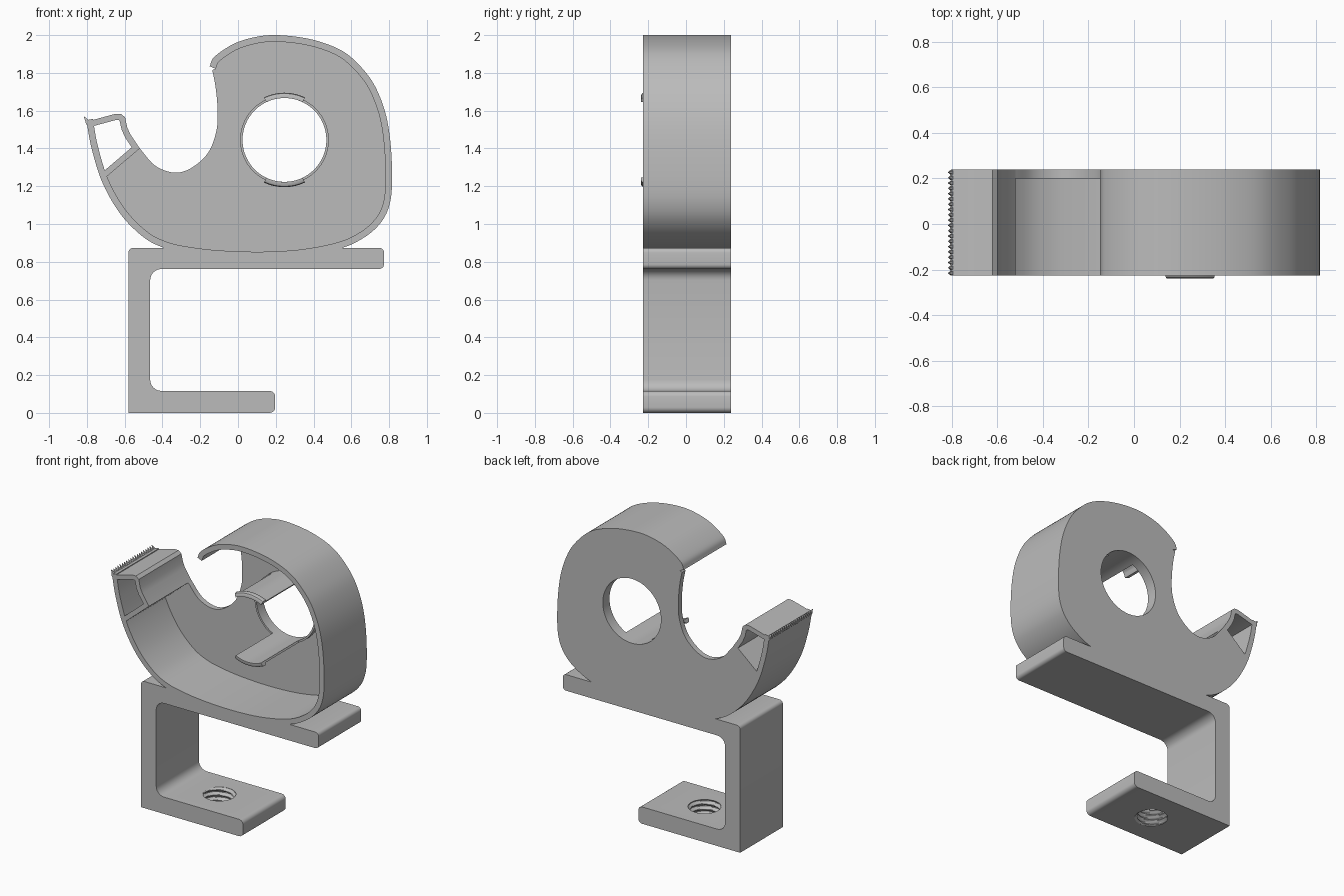
import bpy, bmesh, math
from mathutils import Vector

cube = bpy.data.objects.get("Cube")
if cube:
    bpy.data.objects.remove(cube, do_unlink=True)

FRONT, BACK, FLOOR = -0.227, 0.238, 0.2   # body depth and inner face of the back plate
WALL = 0.035
HUB = Vector((0.246, 1.445))
HOLE_R, HUB_R = 0.222, 0.235

grey = bpy.data.materials.new("plain grey")
grey.use_nodes = True
grey.diffuse_color = (0.5, 0.5, 0.5, 1)
grey.node_tree.nodes["Principled BSDF"].inputs["Base Color"].default_value = grey.diffuse_color
parts = []


def make(name, bm, keep=True):
    bmesh.ops.recalc_face_normals(bm, faces=bm.faces)
    mesh = bpy.data.meshes.new(name)
    bm.to_mesh(mesh)
    bm.free()
    mesh.materials.append(grey)
    ob = bpy.data.objects.new(name, mesh)
    bpy.context.collection.objects.link(ob)
    if keep:
        parts.append(ob)
    return ob


def spline(points, steps=6):
    """Smooth curve through the points."""
    pts = [Vector(p) for p in points]
    pts = [pts[0] * 2 - pts[1]] + pts + [pts[-1] * 2 - pts[-2]]
    out = []
    for a, b, c, d in zip(pts, pts[1:], pts[2:], pts[3:]):
        for i in range(steps):
            t = i / steps
            out.append(0.5 * (2 * b + (c - a) * t + (2 * a - 5 * b + 4 * c - d) * t ** 2
                              + (3 * b - a - 3 * c + d) * t ** 3))
    return out + [pts[-2]]


def rounded(corners, steps=6):
    """Polygon whose corners (x, z, radius) are rounded."""
    out = []
    for i, (x, z, r) in enumerate(corners):
        p = Vector((x, z))
        if r == 0:
            out.append(p)
            continue
        u = (Vector(corners[i - 1][:2]) - p).normalized() * r
        v = (Vector(corners[(i + 1) % len(corners)][:2]) - p).normalized() * r
        for k in range(steps + 1):
            a = math.pi / 2 * k / steps
            out.append(p + u * (1 - math.sin(a)) + v * (1 - math.cos(a)))
    return out


def offset(path, dist):
    """Path moved to its right-hand side, with mitred corners."""
    out = []
    for i, p in enumerate(path):
        d1 = (p - path[i - 1]).normalized() if i else (path[1] - p).normalized()
        d2 = (path[i + 1] - p).normalized() if i + 1 < len(path) else d1
        n1, n2 = Vector((d1.y, -d1.x)), Vector((d2.y, -d2.x))
        m = (n1 + n2).normalized()
        out.append(p + m * dist / max(m.dot(n1), 0.4))
    return out


def prism(name, loops, y0, y1):
    """Outline, with any holes, extruded along y."""
    bm = bmesh.new()
    edges = []
    for loop in loops:
        vs = [bm.verts.new((p[0], y0, p[1])) for p in loop]
        edges += [bm.edges.new((vs[i - 1], vs[i])) for i in range(len(vs))]
    bmesh.ops.triangle_fill(bm, edges=edges, use_beauty=True)
    new = bmesh.ops.extrude_face_region(bm, geom=bm.faces[:])["geom"]
    verts = [g for g in new if isinstance(g, bmesh.types.BMVert)]
    bmesh.ops.translate(bm, verts=verts, vec=(0, y1 - y0, 0))
    return make(name, bm)


def sweep(name, profile, start, end, steps):
    """Closed (radius, y) profile turned about the hub axis."""
    bm = bmesh.new()
    full = end - start > 6.28
    rings = []
    for i in range(steps + (not full)):
        a = start + (end - start) * i / steps
        rings.append([bm.verts.new((HUB.x + r * math.cos(a), y, HUB.y + r * math.sin(a)))
                      for r, y in profile])
    n = len(profile)
    for i in range(steps):
        a, b = rings[i], rings[(i + 1) % len(rings)]
        for k in range(n):
            bm.faces.new((a[k - 1], a[k], b[k], b[k - 1]))
    if not full:
        bm.faces.new(rings[0])
        bm.faces.new(rings[-1])
    return make(name, bm)


# Outer wall: one curved strip running clockwise from the upper lip to the blade
outer = spline([(-0.15, 1.835), (-0.125, 1.885), (-0.03, 1.95), (0.07, 1.985), (0.18, 2.0),
                (0.32, 1.99), (0.45, 1.96), (0.57, 1.905), (0.67, 1.81), (0.735, 1.71),
                (0.785, 1.57), (0.81, 1.4), (0.815, 1.2), (0.797, 1.085), (0.75, 1.0),
                (0.67, 0.93), (0.55, 0.873), (0.35, 0.832), (0.13, 0.818), (-0.1, 0.825),
                (-0.27, 0.845), (-0.39, 0.873), (-0.5, 0.93), (-0.62, 1.05),
                (-0.717, 1.217), (-0.775, 1.4), (-0.803, 1.55)])
inner = offset(outer, WALL)
prism("outer_wall", [outer + inner[::-1]], FRONT, BACK)

# Hollow blade holder at the nose
holder = [Vector(p) for p in ((-0.79, 1.545), (-0.65, 1.583), (-0.62, 1.583), (-0.598, 1.565),
                              (-0.586, 1.51), (-0.57, 1.475), (-0.52, 1.4), (-0.702, 1.245))]
prism("blade_holder", [holder + offset(holder, 0.032)[::-1]], FRONT, BACK)

# Serrated blade
bm = bmesh.new()
teeth = 20
pitch = (BACK - FRONT) / teeth
for i in range(teeth):
    y = FRONT + i * pitch
    tip = bm.verts.new((-0.817, y + pitch / 2, 1.572))
    base = [bm.verts.new(p) for p in ((-0.785, y, 1.545), (-0.803, y, 1.525),
                                      (-0.803, y + pitch, 1.525), (-0.785, y + pitch, 1.545))]
    bm.faces.new(base)
    for k in range(4):
        bm.faces.new((base[k - 1], base[k], tip))
make("blade_teeth", bm)

# Back plate with scooped opening and hub hole
rim = [p for p in inner if not (p.x < -0.5 and p.y > 1.235)]
scoop = spline([(-0.52, 1.4), (-0.44, 1.31), (-0.34, 1.272), (-0.25, 1.295), (-0.16, 1.375),
                (-0.115, 1.49), (-0.108, 1.6), (-0.118, 1.72), (-0.136, 1.815)])
hole = [HUB + Vector((math.cos(a), math.sin(a))) * HOLE_R
        for a in (math.tau * i / 64 for i in range(64))]
prism("back_plate", [rim + [holder[-1]] + scoop, hole], FLOOR, BACK)

# Hub ring and the two snap arms with rounded lips
LOW = FLOOR - 0.035
sweep("hub_ring", [(HOLE_R, FLOOR), (HUB_R, FLOOR), (HUB_R, LOW), (HOLE_R, LOW)], 0, math.tau, 64)
arm = [(HOLE_R, LOW), (HUB_R, LOW), (HUB_R, -0.19), (0.246, -0.198), (0.25, -0.208),
       (0.25, -0.222), (0.246, -0.233), (0.237, -0.238), (HOLE_R, -0.238)]
for name, mid in (("upper_arm", math.pi / 2), ("lower_arm", -math.pi / 2)):
    sweep(name, arm, mid - 0.45, mid + 0.45, 12)

# Table clamp: its top edge follows the underside of the outer wall
seat = [(p.x, p.y, 0) for p in outer if p.y < 0.8735]
clamp = prism("table_clamp", [rounded(
    [(-0.58, 0, 0), (0.197, 0, 0.03), (0.197, 0.116, 0.03), (-0.465, 0.116, 0.06),
     (-0.465, 0.762, 0.06), (0.773, 0.762, 0.025), (0.773, 0.873, 0.025)]
    + seat + [(-0.58, 0.873, 0.025)])], FRONT, BACK)

# Threaded screw hole in the lower jaw
bm = bmesh.new()
levels, segs = 32, 48
rings = []
for k in range(levels + 1):
    z = -0.02 + 0.16 * k / levels
    ring = []
    for i in range(segs):
        a = math.tau * i / segs
        wave = abs(((z / 0.036 - i / segs) % 1) * 2 - 1)
        r = 0.094 + 0.018 * min(1, max(0, wave * 1.6 - 0.3))
        ring.append(bm.verts.new((-0.15 + r * math.cos(a), r * math.sin(a), z)))
    rings.append(ring)
for a, b in zip(rings, rings[1:]):
    for i in range(segs):
        bm.faces.new((a[i - 1], a[i], b[i], b[i - 1]))
bm.faces.new(rings[0])
bm.faces.new(rings[-1])
cutter = make("thread_cutter", bm, keep=False)
cutter.hide_render = True
cut = clamp.modifiers.new("screw hole", 'BOOLEAN')
cut.operation, cut.solver, cut.object = 'DIFFERENCE', 'EXACT', cutter
bpy.context.view_layer.objects.active = clamp
bpy.ops.object.modifier_apply(modifier=cut.name)
bpy.data.objects.remove(cutter, do_unlink=True)

# Smooth the curved faces and keep the edges crisp
for ob in parts:
    bm = bmesh.new()
    bm.from_mesh(ob.data)
    for f in bm.faces:
        f.smooth = True
    for e in bm.edges:
        e.smooth = e.is_manifold and e.calc_face_angle(0) < math.radians(30)
    bm.to_mesh(ob.data)
    bm.free()
